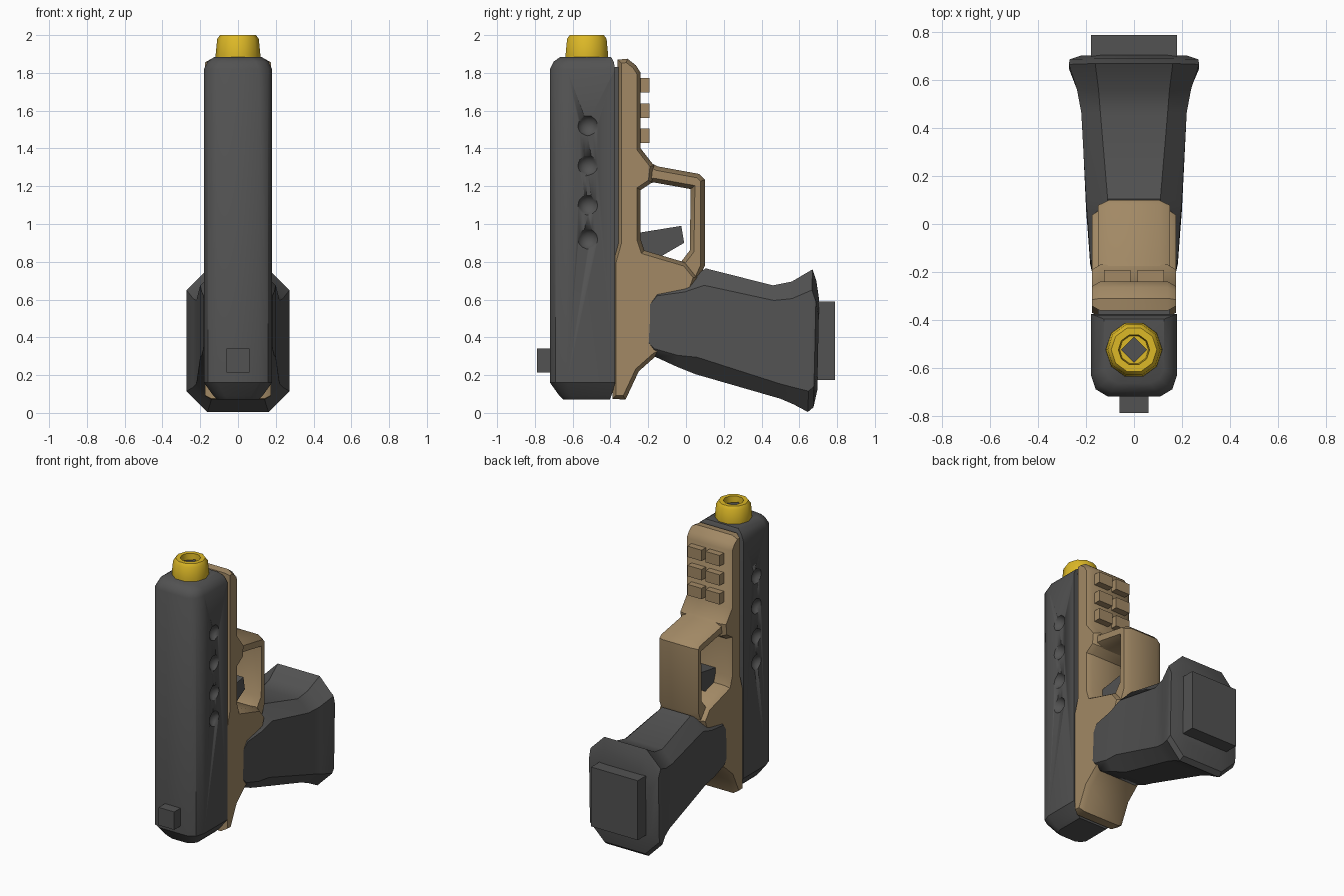
import bpy, bmesh, math
from mathutils import Vector

if "Cube" in bpy.data.objects:
    bpy.data.objects.remove(bpy.data.objects["Cube"])


def material(name, rgb):
    m = bpy.data.materials.new(name)
    m.diffuse_color = (*rgb, 1)
    m.use_nodes = True
    m.node_tree.nodes["Principled BSDF"].inputs["Base Color"].default_value = m.diffuse_color
    return m


GREY = material("dark grey", (0.085, 0.085, 0.085))
TAN = material("tan", (0.36, 0.25, 0.13))
YELLOW = material("yellow", (0.72, 0.48, 0.02))


def finish(name, bm, mat, angle=35):
    bmesh.ops.recalc_face_normals(bm, faces=bm.faces[:])
    me = bpy.data.meshes.new(name)
    bm.to_mesh(me)
    bm.free()
    me.materials.append(mat)
    ob = bpy.data.objects.new(name, me)
    bpy.context.collection.objects.link(ob)
    bpy.ops.object.select_all(action='DESELECT')
    ob.select_set(True)
    bpy.context.view_layer.objects.active = ob
    bpy.ops.object.shade_smooth_by_angle(angle=math.radians(angle))
    return ob


def loft(name, rings, mat, angle=35):
    """Skin a list of equal-length rings and cap both ends."""
    bm = bmesh.new()
    vs = [[bm.verts.new(p) for p in r] for r in rings]
    n = len(rings[0])
    for a, b in zip(vs, vs[1:]):
        for i in range(n):
            j = (i + 1) % n
            bm.faces.new((a[i], a[j], b[j], b[i]))
    bm.faces.new(vs[0])
    bm.faces.new(vs[-1])
    return finish(name, bm, mat, angle)


def side_profile(name, pts, half, inset, depth, mat):
    """Extrude a (y, z) outline across x, with chamfered sides."""
    bm = bmesh.new()
    h = half - depth
    face = bm.faces.new([bm.verts.new((-h, y, z)) for y, z in pts])
    ext = bmesh.ops.extrude_face_region(bm, geom=[face])['geom']
    bmesh.ops.translate(bm, vec=(2 * h, 0, 0),
                        verts=[v for v in ext if isinstance(v, bmesh.types.BMVert)])
    bmesh.ops.recalc_face_normals(bm, faces=bm.faces[:])
    if inset:
        caps = [f for f in bm.faces if abs(f.normal.x) > 0.9]
        bmesh.ops.inset_individual(bm, faces=caps, thickness=inset, depth=depth,
                                   use_even_offset=True)
    return finish(name, bm, mat)


def box(name, lo, hi, mat):
    (x0, y0, z0), (x1, y1, z1) = lo, hi
    ring = lambda z: [(x0, y0, z), (x1, y0, z), (x1, y1, z), (x0, y1, z)]
    return loft(name, [ring(z0), ring(z1)], mat)


# Slide: rounded front edges, chamfered ends
def slide_ring(z, i):
    half = [(0.18 - i, -0.375 - i * 0.4), (0.18 - i, -0.63 + i * 0.4),
            (0.16 - i, -0.69 + i * 0.8), (0.11 - i * 0.8, -0.72 + i)]
    return [(x, y, z) for x, y in half] + [(-x, y, z) for x, y in reversed(half)]


slide = loft("slide", [slide_ring(0.07, 0.07), slide_ring(0.09, 0.05), slide_ring(0.16, 0),
                       slide_ring(1.82, 0), slide_ring(1.86, 0.02), slide_ring(1.885, 0.055)],
             GREY)

# Dimples on both sides of the slide
bm = bmesh.new()
for z in (1.52, 1.31, 1.10, 0.92):
    for s in (-1, 1):
        g = bmesh.ops.create_icosphere(bm, subdivisions=2, radius=0.06)
        bmesh.ops.translate(bm, verts=g['verts'], vec=(s * 0.205, -0.52, z))
cutter = finish("dimple_cutter", bm, GREY)
cutter.hide_render = True
mod = slide.modifiers.new("dimples", 'BOOLEAN')
mod.object = cutter
mod.operation = 'DIFFERENCE'
mod.solver = 'EXACT'
bpy.context.view_layer.objects.active = slide
bpy.ops.object.modifier_apply(modifier=mod.name)
bpy.data.objects.remove(cutter)

# Core filling the groove between slide and frame
box("groove_core", (-0.15, -0.40, 0.12), (0.15, -0.34, 1.83), GREY)

# Rear sight
box("rear_sight", (-0.06, -0.79, 0.215), (0.06, -0.70, 0.34), GREY)

# Frame body
side_profile("frame", [(-0.39, 0.075), (-0.32, 0.07), (-0.25, 0.22), (-0.16, 0.30), (-0.08, 0.34),
                       (0.0, 0.55), (0.06, 0.72), (0.0, 0.795), (-0.22, 0.86), (-0.24, 0.92),
                       (-0.24, 1.18), (-0.18, 1.22), (-0.17, 1.31), (-0.24, 1.40),
                       (-0.24, 1.80), (-0.265, 1.84), (-0.31, 1.875), (-0.362, 1.87),
                       (-0.362, 0.90), (-0.39, 0.80)],
             0.176, 0.02, 0.035, TAN)

# Trigger guard
side_profile("trigger_guard", [(-0.26, 1.36), (-0.15, 1.305), (0.07, 1.265), (0.10, 1.235),
                               (0.10, 0.78), (0.06, 0.69), (-0.18, 0.70), (-0.20, 0.855),
                               (-0.03, 0.795), (0.02, 0.86), (0.025, 1.185), (-0.17, 1.22),
                               (-0.26, 1.20)],
             0.15, 0.022, 0.045, TAN)

# Trigger
side_profile("trigger", [(-0.27, 0.95), (-0.18, 0.965), (-0.025, 0.99), (-0.01, 0.90),
                         (-0.13, 0.83), (-0.27, 0.84)], 0.06, 0, 0, GREY)

# Accessory rail: two columns of three teeth
for i, z in enumerate((1.735, 1.60, 1.468)):
    for s in (-1, 1):
        box(f"rail_tooth_{i}_{'left' if s < 0 else 'right'}",
            (s * 0.07 - 0.055, -0.26, z - 0.038), (s * 0.07 + 0.055, -0.193, z + 0.038), TAN)


# Grip: octagonal sections between a bottom and a top point
def grip_ring(bottom, top, w, c):
    b, t = Vector((0, *bottom)), Vector((0, *top))
    u = (t - b).normalized() * c
    X = Vector((1, 0, 0))
    right = [b + X * (w - c), b + u + X * w, t - u + X * w, t + X * (w - c)]
    return right + [Vector((-p.x, p.y, p.z)) for p in reversed(right)]


loft("grip", [grip_ring((-0.215, 0.36), (-0.21, 0.58), 0.172, 0.03),
              grip_ring((-0.17, 0.30), (-0.15, 0.66), 0.183, 0.04),
              grip_ring((-0.05, 0.245), (0.0, 0.70), 0.192, 0.06),
              grip_ring((0.05, 0.205), (0.105, 0.765), 0.20, 0.09),
              grip_ring((0.50, 0.075), (0.46, 0.675), 0.22, 0.08),
              grip_ring((0.57, 0.045), (0.56, 0.695), 0.238, 0.09),
              grip_ring((0.645, 0.005), (0.67, 0.76), 0.272, 0.11),
              grip_ring((0.675, 0.03), (0.69, 0.70), 0.268, 0.11),
              grip_ring((0.695, 0.12), (0.705, 0.60), 0.22, 0.09)], GREY)

# Magazine base
box("magazine_base", (-0.18, 0.67, 0.175), (0.18, 0.79, 0.59), GREY)


# Muzzle ring with a dark plug
def circle(z, r, n=10):
    return [(r * math.cos(math.tau * i / n), -0.525 + r * math.sin(math.tau * i / n), z)
            for i in range(n)]


loft("muzzle_ring", [circle(1.86, 0.118), circle(1.90, 0.118), circle(1.98, 0.11),
                     circle(2.0, 0.095), circle(2.0, 0.065), circle(1.93, 0.06)], YELLOW, 45)
loft("muzzle_plug", [circle(1.92, 0.055, 4), circle(1.965, 0.055, 4)], GREY)
